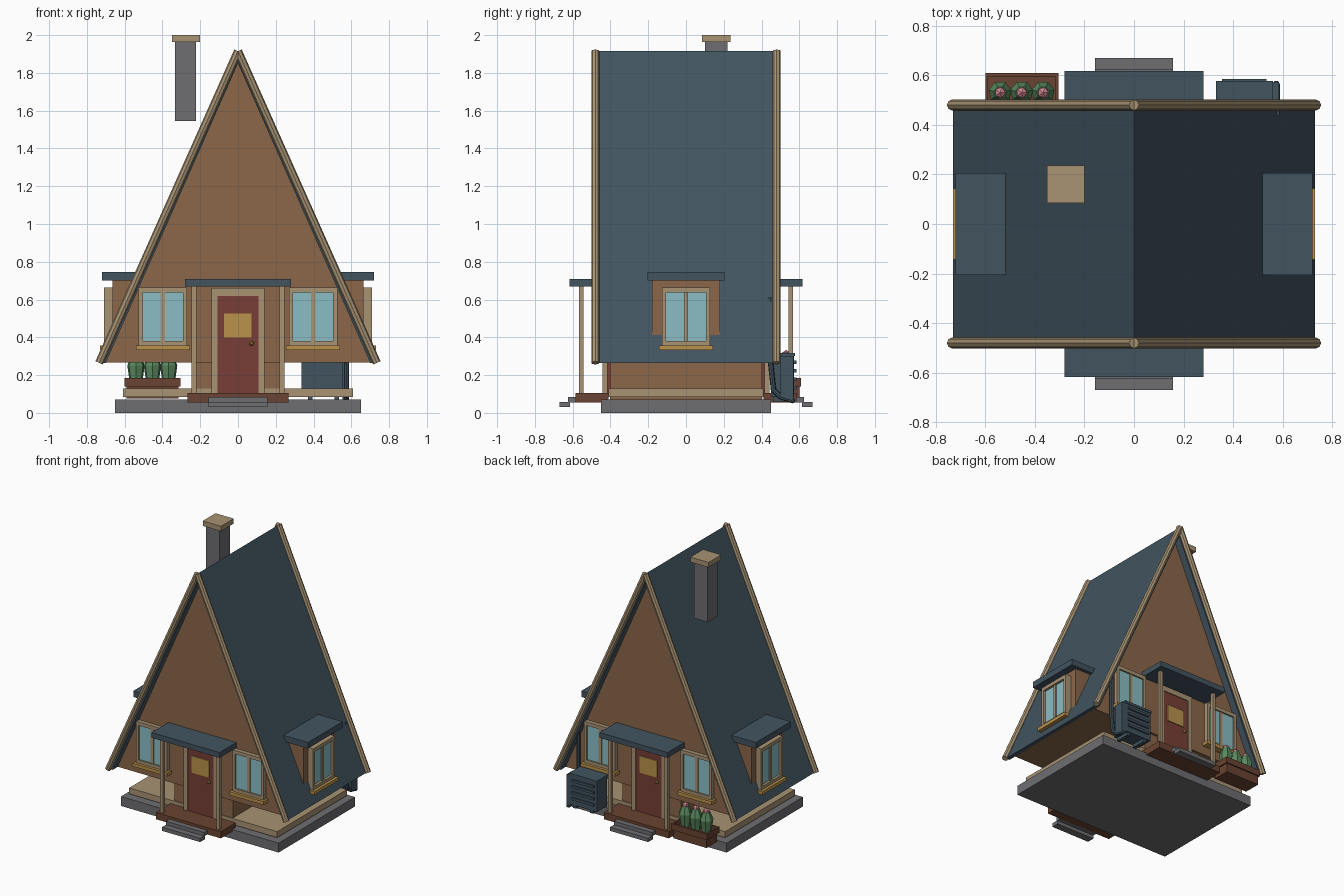
import bpy, bmesh, math
from mathutils import Matrix, Vector

if "Cube" in bpy.data.objects:
    bpy.data.objects.remove(bpy.data.objects["Cube"])


def material(name, r, g, b):
    m = bpy.data.materials.new(name)
    lin = [((c / 255 + 0.055) / 1.055) ** 2.4 for c in (r, g, b)]
    m.diffuse_color = (*lin, 1)
    m.use_nodes = True
    m.node_tree.nodes["Principled BSDF"].inputs["Base Color"].default_value = m.diffuse_color
    return m


WALL = material("wall_brown", 139, 103, 73)
TAN = material("trim_tan", 168, 147, 115)
SLATE = material("roof_slate", 66, 84, 96)
WOOD = material("dark_wood", 106, 68, 50)
RED = material("door_red", 120, 63, 54)
GLASS = material("window_glass", 138, 190, 197)
GOLD = material("brass_gold", 186, 146, 76)
GREY = material("stone_grey", 110, 110, 113)
GREEN = material("leaf_green", 90, 138, 96)
PINK = material("flower_pink", 208, 135, 145)
I = Matrix.Identity(4)


def rot(deg):
    return Matrix.Rotation(math.radians(deg), 4, 'Z')


def finish(name, bm, mat, M=I):
    bmesh.ops.transform(bm, matrix=M, verts=bm.verts)
    bmesh.ops.recalc_face_normals(bm, faces=bm.faces)
    me = bpy.data.meshes.new(name)
    bm.to_mesh(me)
    bm.free()
    me.materials.append(mat)
    ob = bpy.data.objects.new(name, me)
    bpy.context.collection.objects.link(ob)
    return ob


def box(name, mat, x0, x1, y0, y1, z0, z1, M=I):
    bm = bmesh.new()
    bmesh.ops.create_cube(bm, size=1)
    T = Matrix.Translation(((x0 + x1) / 2, (y0 + y1) / 2, (z0 + z1) / 2))
    S = Matrix.Diagonal((x1 - x0, y1 - y0, z1 - z0, 1))
    return finish(name, bm, mat, M @ T @ S)


def prism(name, mat, pts, y0, y1):
    bm = bmesh.new()
    f = bm.faces.new([bm.verts.new((x, y0, z)) for x, z in pts])
    ext = bmesh.ops.extrude_face_region(bm, geom=[f])
    vs = [v for v in ext["geom"] if isinstance(v, bmesh.types.BMVert)]
    bmesh.ops.translate(bm, verts=vs, vec=(0, y1 - y0, 0))
    return finish(name, bm, mat)


def cone(name, mat, a, b, r1, r2, n):
    a, b = Vector(a), Vector(b)
    bm = bmesh.new()
    bmesh.ops.create_cone(bm, cap_ends=True, segments=n, radius1=r1, radius2=r2, depth=(b - a).length)
    q = (b - a).to_track_quat('Z', 'Y').to_matrix().to_4x4()
    return finish(name, bm, mat, Matrix.Translation((a + b) / 2) @ q)


def ball(name, mat, c, r, M=I):
    bm = bmesh.new()
    bmesh.ops.create_icosphere(bm, subdivisions=1, radius=r)
    return finish(name, bm, mat, M @ Matrix.Translation(c))


def window(name, M, d=0.03):
    # Faces -y, wall plane at y = 0, centred on x = 0
    box(name + "_glass", GLASS, -.108, .108, -d * .6, 0.005, .375, .64, M)
    for s in (-1, 1):
        a, b = sorted((s * .128, s * .106))
        box(name + "_side_frame", TAN, a, b, -d, 0.005, .355, .665, M)
    box(name + "_top_frame", TAN, -.106, .106, -d, 0.005, .638, .665, M)
    box(name + "_bottom_frame", TAN, -.106, .106, -d, 0.005, .355, .38, M)
    box(name + "_mullion", TAN, -.011, .011, -d * .8, 0.005, .38, .638, M)
    box(name + "_sill", GOLD, -.143, .143, -d - .02, 0.005, .332, .357, M)


# Foundation, floor and lower core
box("foundation", GREY, -.65, .65, -.45, .45, 0, .07)
box("floor_deck", TAN, -.61, .61, -.41, .41, .085, .13)
box("lower_core", WALL, -.24, .24, -.403, .403, .07, .28)

# A-frame body and roof
prism("gable_body", WALL, [(-.705, .268), (.705, .268), (0, 1.86)], -.42, .42)
for s in (-1, 1):
    prism("roof_panel", SLATE, [(s * .73, .265), (0, 1.915), (0, 1.85), (s * .70, .265)], -.475, .475)
    for e in (-1, 1):
        cone("gable_beam", TAN, (s * .735, e * .48, .265), (0, e * .48, 1.915), .0215, .0215, 8)

# Front and back: entrance with porch, door and two windows
for side, a in (("front", 0), ("back", 180)):
    M = rot(a)
    box(side + "_porch_deck", WOOD, -.268, .268, -.585, -.41, .055, .105, M)
    box(side + "_upper_step", GREY, -.157, .157, -.625, -.58, .055, .085, M)
    box(side + "_lower_step", GREY, -.157, .157, -.67, -.615, .03, .058, M)
    box(side + "_porch_roof", SLATE, -.28, .28, -.617, -.415, .67, .71, M)
    for s in (-1, 1):
        x = s * .233
        box(side + "_porch_post", TAN, x - .012, x + .012, -.567, -.543, .105, .67, M)
        b = sorted((s * .14, s * .108))
        box(side + "_door_jamb", TAN, *b, -.442, -.415, .105, .66, M)
    box(side + "_door_header", TAN, -.108, .108, -.442, -.415, .62, .66, M)
    box(side + "_door", RED, -.108, .108, -.436, -.4, .105, .62, M)
    box(side + "_door_panel", GOLD, -.073, .071, -.443, -.435, .40, .525, M)
    ball(side + "_door_knob", GOLD, (.073, -.447, .368), .014, M)
    for s in (-1, 1):
        window(side + "_window", M @ Matrix.Translation((s * .398, -.42, 0)))

# Side dormers
for side, a in (("right", 90), ("left", -90)):
    M = rot(a)
    box(side + "_dormer_wall", WALL, -.18, .18, -.665, -.45, .41, .70, M)
    box(side + "_dormer_roof", SLATE, -.205, .205, -.72, -.47, .70, .745, M)
    window(side + "_dormer_window", M @ Matrix.Translation((0, -.665, 0)), .045)

# Chimney
box("chimney", GREY, -.333, -.222, .10, .22, 1.545, 1.97)
box("chimney_cap", TAN, -.35, -.20, .085, .235, 1.963, 2.0)

# Planter with flowers behind the house
box("planter_box", WOOD, -.59, -.315, .475, .60, .075, .15)
for nm, b in (("back", (-.60, -.305, .595, .61)), ("front", (-.60, -.305, .465, .48)),
              ("left", (-.60, -.588, .48, .595)), ("right", (-.317, -.305, .48, .595))):
    box("planter_rim_" + nm, WOOD, *b, .14, .185)
for x in (-.54, -.453, -.367):
    cone("plant_base", GREEN, (x, .53, .15), (x, .53, .25), .032, .047, 7)
    cone("plant_top", GREEN, (x, .53, .25), (x, .53, .305), .047, .026, 7)
    ball("blossom", PINK, (x, .53, .308), .025)

# Outdoor cooling unit with louvres and pipe
box("cooling_unit", SLATE, .335, .555, .45, .572, .085, .305)
box("cooling_unit_lid", SLATE, .33, .56, .445, .577, .30, .318)
for i in range(4):
    z = .125 + i * .045
    box("cooling_louvre", SLATE, .355, .535, .57, .584, z, z + .018)
for x in (.37, .51):
    box("cooling_foot", SLATE, x, x + .025, .46, .565, .06, .088)
path = [(.574, .447, .61), (.574, .447, .27), (.574, .463, .12), (.574, .50, .085), (.574, .565, .065)]
for i in range(len(path) - 1):
    cone("cooling_pipe", SLATE, path[i], path[i + 1], .014, .014, 8)
    ball("cooling_pipe_joint", SLATE, path[i + 1], .015)
box("cooling_side_bracket", SLATE, .553, .585, .50, .57, .07, .30)
